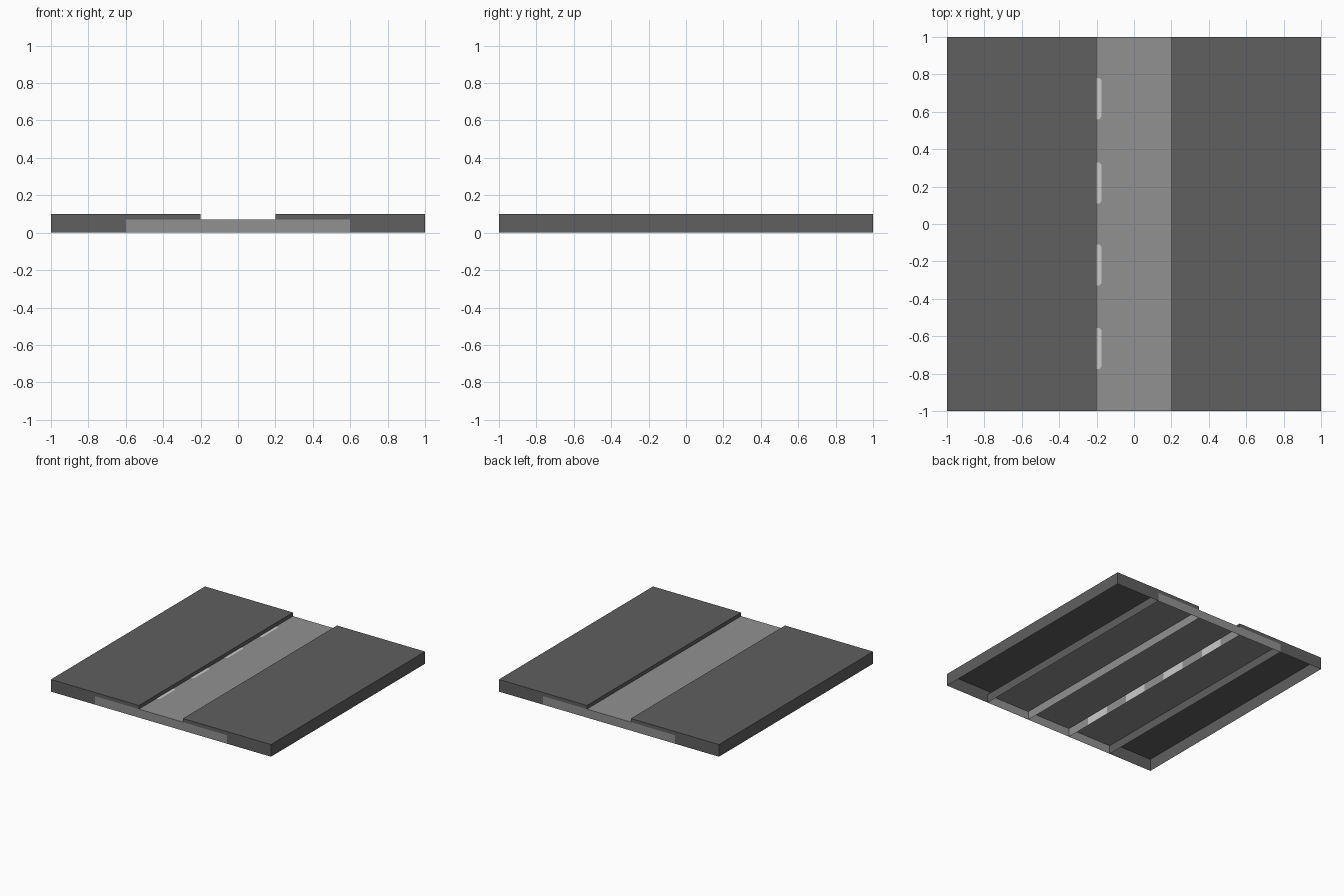
import bpy

if "Cube" in bpy.data.objects:
    bpy.data.objects.remove(bpy.data.objects["Cube"])

def mat(name, v):
    m = bpy.data.materials.new(name)
    m.diffuse_color = (v, v, v, 1)
    m.use_nodes = True
    m.node_tree.nodes["Principled BSDF"].inputs["Base Color"].default_value = m.diffuse_color
    return m

DARK = mat("dark grey paving", 0.115)
ROAD = mat("mid grey road", 0.285)
WHITE = mat("pale lane marking", 0.60)

H, R = 0.10, 0.07            # slab height, road height
KERB, EDGE = 0.2, 0.6        # visible road edge, hidden road edge

def build(name, quads, material):
    """Mesh object from a list of polygons."""
    verts, faces = [], []
    for q in quads:
        faces.append(range(len(verts), len(verts) + len(q)))
        verts += q
    me = bpy.data.meshes.new(name)
    me.from_pydata(verts, [], [list(f) for f in faces])
    me.materials.append(material)
    ob = bpy.data.objects.new(name, me)
    bpy.context.collection.objects.link(ob)
    return ob

def flat(x0, x1, y0, y1, z):
    return [(x0, y0, z), (x1, y0, z), (x1, y1, z), (x0, y1, z)]

def across(x0, x1, y, z0, z1):
    """Wall facing front or back."""
    q = [(x0, y, z0), (x1, y, z0), (x1, y, z1), (x0, y, z1)]
    return q if y < 0 else q[::-1]

def along(x, y0, y1, z0, z1, s=1):
    """Wall facing +x (s=1) or -x (s=-1)."""
    q = [(x, y0, z0), (x, y1, z0), (x, y1, z1), (x, y0, z1)]
    return q if s > 0 else q[::-1]

# Raised paving slabs, hollow underneath
for s, side in ((-1, "left"), (1, "right")):
    a, b, c = sorted((s * KERB, s)), sorted((s * EDGE, s)), sorted((s * KERB, s * EDGE))
    quads = [flat(a[0], a[1], -1, 1, H),
             along(s, -1, 1, 0, H, s),
             along(s * KERB, -1, 1, R, H, -s)]
    for y in (-1, 1):
        quads += [across(b[0], b[1], y, 0, H), across(c[0], c[1], y, R, H)]
    build(side + "_paving", quads, DARK)
    # Long ribs below the deck
    build(side + "_outer_rib", [along(s * EDGE, -1, 1, 0, R, s)], DARK)
    build(side + "_inner_rib", [along(s * KERB, -1, 1, 0, R, s)], ROAD)

# Road deck running under both slabs, with its end walls
build("road_deck", [flat(-EDGE, EDGE, -1, 1, R),
                    across(-EDGE, EDGE, -1, 0, R),
                    across(-EDGE, EDGE, 1, 0, R)], ROAD)

# Lane dashes: rounded plate on the road and matching strip on the rib below
for i, y in enumerate((-0.665, -0.22, 0.22, 0.67)):
    x0, x1, h, r = -KERB, -0.174, 0.11, 0.012
    z = R + 0.001
    top = [(x0, y - h, z), (x1 - r, y - h, z), (x1, y - h + r, z),
           (x1, y + h - r, z), (x1 - r, y + h, z), (x0, y + h, z)]
    build(f"lane_dash_{i + 1}", [top], WHITE)
    build(f"rib_dash_{i + 1}", [along(x0 + d * 0.002, y - h, y + h, 0.005, R - 0.004, d)
                                for d in (-1, 1)], WHITE)
